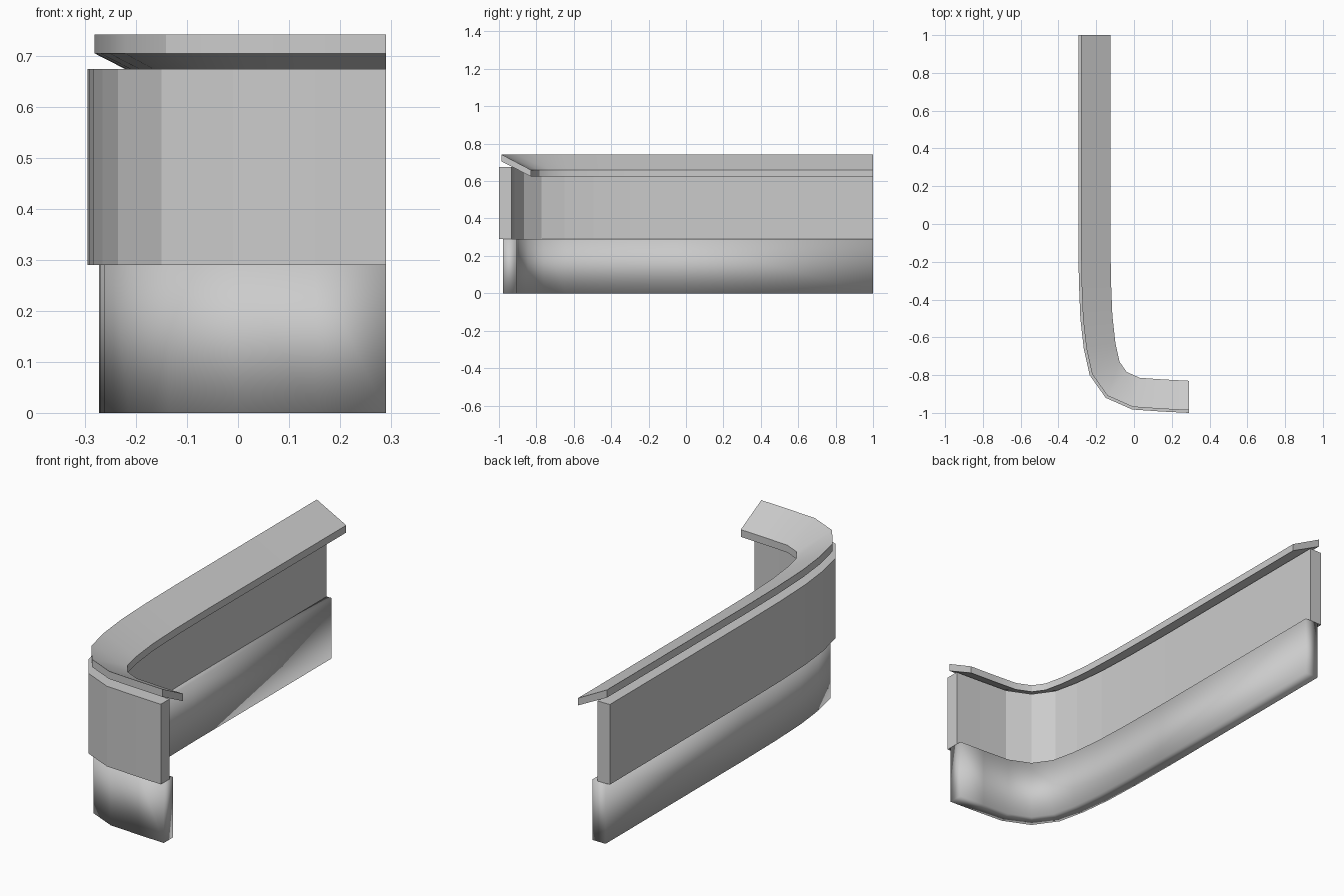
import bpy
import bmesh
from mathutils import Vector

cube = bpy.data.objects.get("Cube")
if cube:
    bpy.data.objects.remove(cube, do_unlink=True)

grey = bpy.data.materials.new("plain_grey")
grey.use_nodes = True
colour = (0.6, 0.6, 0.6, 1)
grey.diffuse_color = colour
grey.node_tree.nodes["Principled BSDF"].inputs["Base Color"].default_value = colour

# Outer plan line, from the back end round the corner to the front end
PATH = [Vector(p) for p in (
    (-0.295, 1), (-0.295, -0.05), (-0.292, -0.3), (-0.284, -0.5), (-0.266, -0.66),
    (-0.235, -0.8), (-0.15, -0.92), (-0.01, -0.982), (0.15, -0.993), (0.29, -1))]


def inward_normals():
    """Mitred inward normal at each path point; ends are square to the axes."""
    sides = []
    for a, b in zip(PATH, PATH[1:]):
        d = (b - a).normalized()
        sides.append(Vector((-d.y, d.x)))
    result = [Vector((1, 0))]
    for m, n in zip(sides, sides[1:]):
        mid = (m + n).normalized()
        result.append(mid / mid.dot(n))
    return result + [Vector((0, 1))]


NORMALS = inward_normals()


def sweep(name, profile):
    """Sweep a closed profile of (inward offset, height) along the path."""
    bm = bmesh.new()
    rings = []
    for p, n in zip(PATH, NORMALS):
        rings.append([bm.verts.new((*(p + n * off), z)) for off, z in profile])
    count = len(profile)
    for a, b in zip(rings, rings[1:]):
        for i in range(count):
            j = (i + 1) % count
            bm.faces.new((a[i], a[j], b[j], b[i]))
    bm.faces.new(rings[0])
    bm.faces.new(rings[-1])
    bmesh.ops.recalc_face_normals(bm, faces=bm.faces)
    mesh = bpy.data.meshes.new(name)
    bm.to_mesh(mesh)
    bm.free()
    mesh.materials.append(grey)
    obj = bpy.data.objects.new(name, mesh)
    bpy.context.collection.objects.link(obj)
    return obj


# Lower panel, set back a little and softly shaded all round
lower = sweep("lower_panel", [(0.022, 0), (0.093, 0), (0.093, 0.29), (0.022, 0.29)])
lower.data.shade_smooth()

# Middle panel, flat facets
sweep("middle_panel", [(0, 0.29), (0.066, 0.29), (0.066, 0.675), (0, 0.675)])

# Top ledge, sloping down towards the inside
ledge = sweep("top_ledge", [(0.014, 0.705), (0.17, 0.625), (0.17, 0.66), (0.014, 0.742)])
bpy.ops.object.select_all(action="DESELECT")
ledge.select_set(True)
bpy.context.view_layer.objects.active = ledge
bpy.ops.object.shade_smooth_by_angle()
